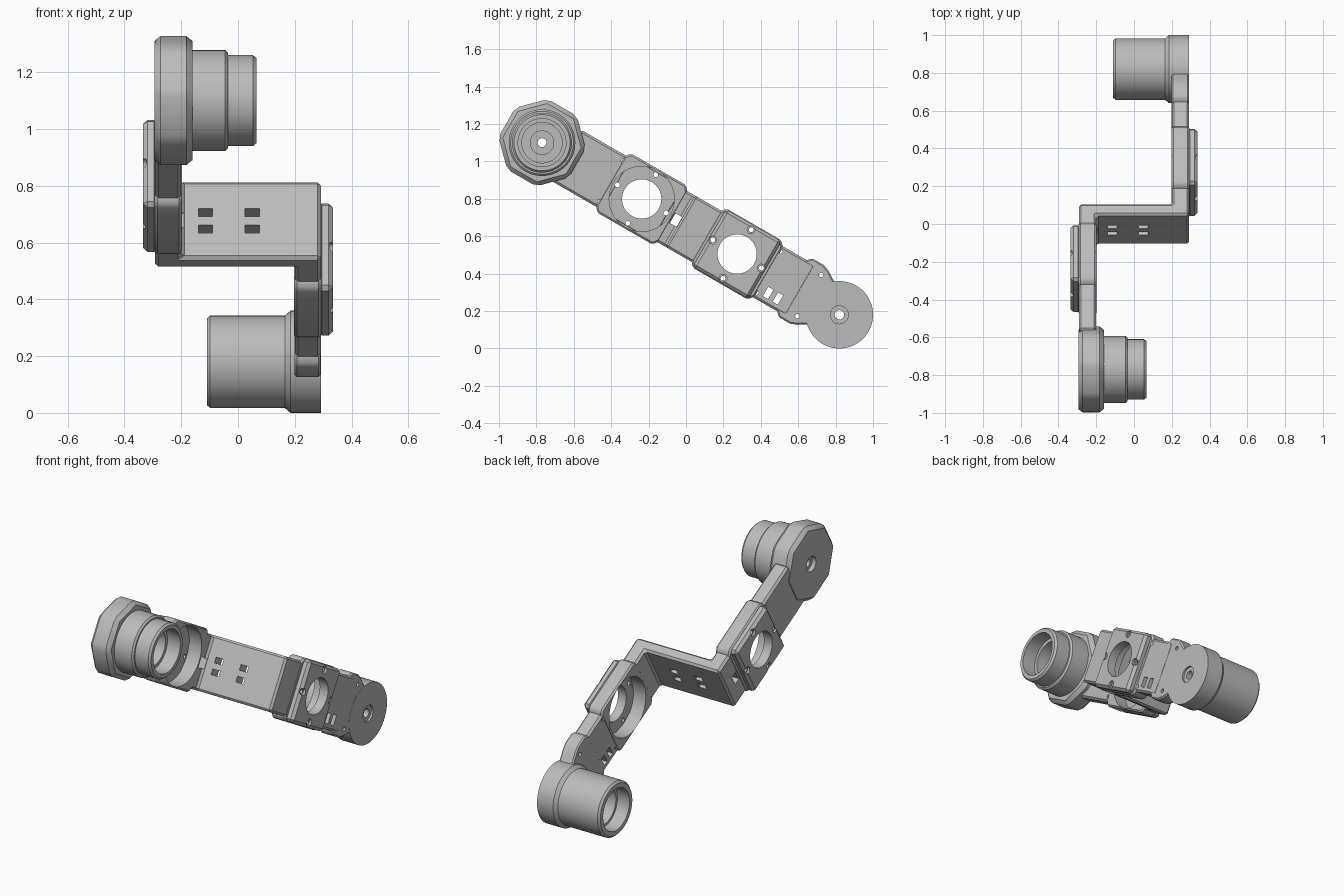
import bpy, bmesh, math
from mathutils import Matrix

if "Cube" in bpy.data.objects:
    bpy.data.objects.remove(bpy.data.objects["Cube"])

# One plain metal colour
GREY = (0.5, 0.5, 0.5, 1)
mat = bpy.data.materials.new("light grey")
mat.use_nodes = True
mat.diffuse_color = GREY
mat.node_tree.nodes["Principled BSDF"].inputs["Base Color"].default_value = GREY

# Working frame: x across, u down the link's length, v across its width
FRAME = Matrix.Translation((0, 0.01, 0.657)) @ Matrix.Rotation(math.radians(-30), 4, 'X')
parts = []


def finish(name, bm, cutter=False):
    bmesh.ops.recalc_face_normals(bm, faces=bm.faces)
    bm.transform(FRAME)
    mesh = bpy.data.meshes.new(name)
    bm.to_mesh(mesh)
    bm.free()
    mesh.materials.append(mat)
    ob = bpy.data.objects.new(name, mesh)
    bpy.context.collection.objects.link(ob)
    if cutter:
        ob.hide_render = True
    else:
        parts.append(ob)
    return ob


def prism(name, outline, lo, hi, axis='x', bevel=0, cutter=False):
    """Extrude an outline: (u, v) points along x, or (x, u) points along v."""
    bm = bmesh.new()
    place = (lambda p, t: (t, *p)) if axis == 'x' else (lambda p, t: (*p, t))
    a = [bm.verts.new(place(p, lo)) for p in outline]
    b = [bm.verts.new(place(p, hi)) for p in outline]
    n = len(a)
    bm.faces.new(a)
    bm.faces.new(b[::-1])
    for i in range(n):
        j = (i + 1) % n
        bm.faces.new((a[i], b[i], b[j], a[j]))
    ob = finish(name, bm, cutter)
    if bevel:
        mod = ob.modifiers.new("bevel", 'BEVEL')
        mod.width = bevel
        mod.segments = 1
        mod.limit_method = 'ANGLE'
    return ob


def ring(u, v, r, sides=32, turn=0.0):
    return [(u + r * math.cos(turn + math.tau * i / sides),
             v + r * math.sin(turn + math.tau * i / sides)) for i in range(sides)]


def rect(u, v, hu, hv):
    return [(u - hu, v - hv), (u + hu, v - hv), (u + hu, v + hv), (u - hu, v + hv)]


def lathe(name, profile, u, v, sides=64):
    """Spin a closed (x, radius) profile about an x-parallel axis."""
    bm = bmesh.new()
    loops = [[bm.verts.new((x, *p)) for p in ring(u, v, r, sides)] for x, r in profile]
    for k, a in enumerate(loops):
        b = loops[(k + 1) % len(loops)]
        for i in range(sides):
            j = (i + 1) % sides
            bm.faces.new((a[i], a[j], b[j], b[i]))
    return finish(name, bm)


def cut(ob, cutters):
    for c in cutters:
        mod = ob.modifiers.new("cut", 'BOOLEAN')
        mod.operation = 'DIFFERENCE'
        mod.solver = 'EXACT'
        mod.object = c


def hole(outline, lo, hi, axis='x'):
    return prism("cutter", outline, lo, hi, axis, cutter=True)


T0, T1 = 0.2, 0.292          # inner and outer side of each arm
B0, B1 = -0.047, 0.022       # faces of the cross bridge
HALF = 0.158                 # half width of the link
UP, LOW = -0.285, 0.304      # centres of the two mounting pads
JOINT_UP, JOINT_LOW = (-0.897, -0.006), (0.94, -0.008)

# Z-shaped spine: upper arm, bridge and lower arm in one piece
spine = prism("z_bracket", [(T1, B0), (-T0, B0), (-T0, -0.75), (-T1, -0.75),
                            (-T1, B1), (T0, B1), (T0, 0.7), (T1, 0.7)],
              -HALF, HALF, 'v', bevel=0.012)

# Mounting pads: widened arm, deep round pocket inside, raised square plate outside
spine_cutters = []
for side, centre, label in ((-1, UP, "upper"), (1, LOW, "lower")):
    def span(a, b):
        return sorted((side * a, side * b))
    outline = [(centre + su * a, sv * b) for su, sv, pts in (
        (1, 1, ((0.195, 0.15), (0.17, 0.182))), (-1, 1, ((0.17, 0.182), (0.195, 0.15))),
        (-1, -1, ((0.195, 0.15), (0.17, 0.182))), (1, -1, ((0.17, 0.182), (0.195, 0.15))))
        for a, b in pts]
    pad = prism(label + "_pad", outline, *span(T0 - 0.002, T1 + 0.002), bevel=0.01)
    plate = prism(label + "_plate", rect(centre, 0, 0.172, 0.178),
                  *span(0.28, 0.335), bevel=0.016)
    pocket = hole(ring(centre, 0, 0.174, 64), *span(0.18, 0.283))
    bore = hole(ring(centre, 0, 0.105, 64), *span(0.15, 0.4))
    screws = [hole(ring(centre + du, dv, 0.013, 16), *span(0.15, 0.4))
              for du, dv in ((0.15, 0), (-0.15, 0), (0, 0.15), (0, -0.15))]
    sinks = [hole(ring(centre + du, dv, 0.021, 16), *span(0.322, 0.4))
             for du, dv in ((0.15, 0), (-0.15, 0), (0, 0.15), (0, -0.15))]
    cut(pad, [pocket, bore] + screws)
    cut(plate, [bore] + screws + sinks)
    spine_cutters += [pocket, bore] + screws

# Bridge slots, arm windows and small screw holes
for x in (-0.115, 0.05):
    for v in (0.03, -0.037):
        bm_slot = rect(x, -0.01, 0.025, 0.1)
        spine_cutters.append(hole(bm_slot, v - 0.016, v + 0.016, 'v'))
spine_cutters.append(hole(rect(-0.073, -0.006, 0.024, 0.03), -0.4, -0.15))
for u in (0.552, 0.612):
    spine_cutters.append(hole(rect(u, -0.097, 0.016, 0.029), 0.15, 0.4))
for v in (-0.127, 0.127):
    spine_cutters.append(hole(ring(-0.473, v, 0.012, 16), -0.4, -0.15))
    spine_cutters.append(hole(ring(0.497, v, 0.012, 16), 0.15, 0.4))
cut(spine, spine_cutters)

# Flared neck between the lower arm and its round end
edge = [(0.635, 0.15), (0.665, 0.181), (0.735, 0.181), (0.775, 0.165),
        (0.805, 0.145), (0.83, 0.132), (0.87, 0.1)]
neck = prism("lower_neck", edge + [(u, -v) for u, v in edge[::-1]],
             T0 - 0.001, T1 - 0.001, bevel=0.008)
cut(neck, [hole(ring(0.749, v, 0.012, 16), 0.15, 0.4) for v in (-0.127, 0.127)])

# Lower motor: round flange and hollow barrel
lathe("lower_motor", [(T1, 0.048), (T1, 0.18), (0.185, 0.18), (0.165, 0.163),
                      (-0.098, 0.163), (-0.11, 0.152), (-0.11, 0.125), (-0.03, 0.125),
                      (-0.03, 0.11), (0.18, 0.11), (0.18, 0.065), (0.17, 0.065),
                      (0.17, 0.025), (0.28, 0.025), (0.28, 0.048)], *JOINT_LOW)

# Upper joint: eight-sided block with a stepped hollow barrel
block = prism("upper_joint_block", ring(*JOINT_UP, 0.235, 8, math.pi / 8),
              -0.295, -0.16, bevel=0.022)
cut(block, [hole(ring(*JOINT_UP, 0.024), -0.4, 0),
            hole(ring(*JOINT_UP, 0.045), -0.4, -0.27)])
lathe("upper_motor", [(-0.19, 0.178), (-0.045, 0.178), (-0.035, 0.168), (-0.035, 0.16),
                      (0.053, 0.16), (0.065, 0.15), (0.065, 0.128), (-0.02, 0.128),
                      (-0.02, 0.108), (-0.15, 0.108), (-0.15, 0.065), (-0.14, 0.065),
                      (-0.14, 0.024), (-0.19, 0.024)], *JOINT_UP)

# Bake the bevels and cuts, then drop the cutters
deps = bpy.context.evaluated_depsgraph_get()
baked = [(ob, bpy.data.meshes.new_from_object(ob.evaluated_get(deps))) for ob in parts]
for ob, mesh in baked:
    ob.modifiers.clear()
    ob.data = mesh
for ob in [o for o in bpy.data.objects if o.name.startswith("cutter")]:
    bpy.data.objects.remove(ob)

# Smooth the round walls and keep the edges crisp
bpy.ops.object.select_all(action='DESELECT')
for ob in parts:
    ob.select_set(True)
bpy.context.view_layer.objects.active = parts[0]
bpy.ops.object.shade_smooth_by_angle(angle=math.radians(28))
